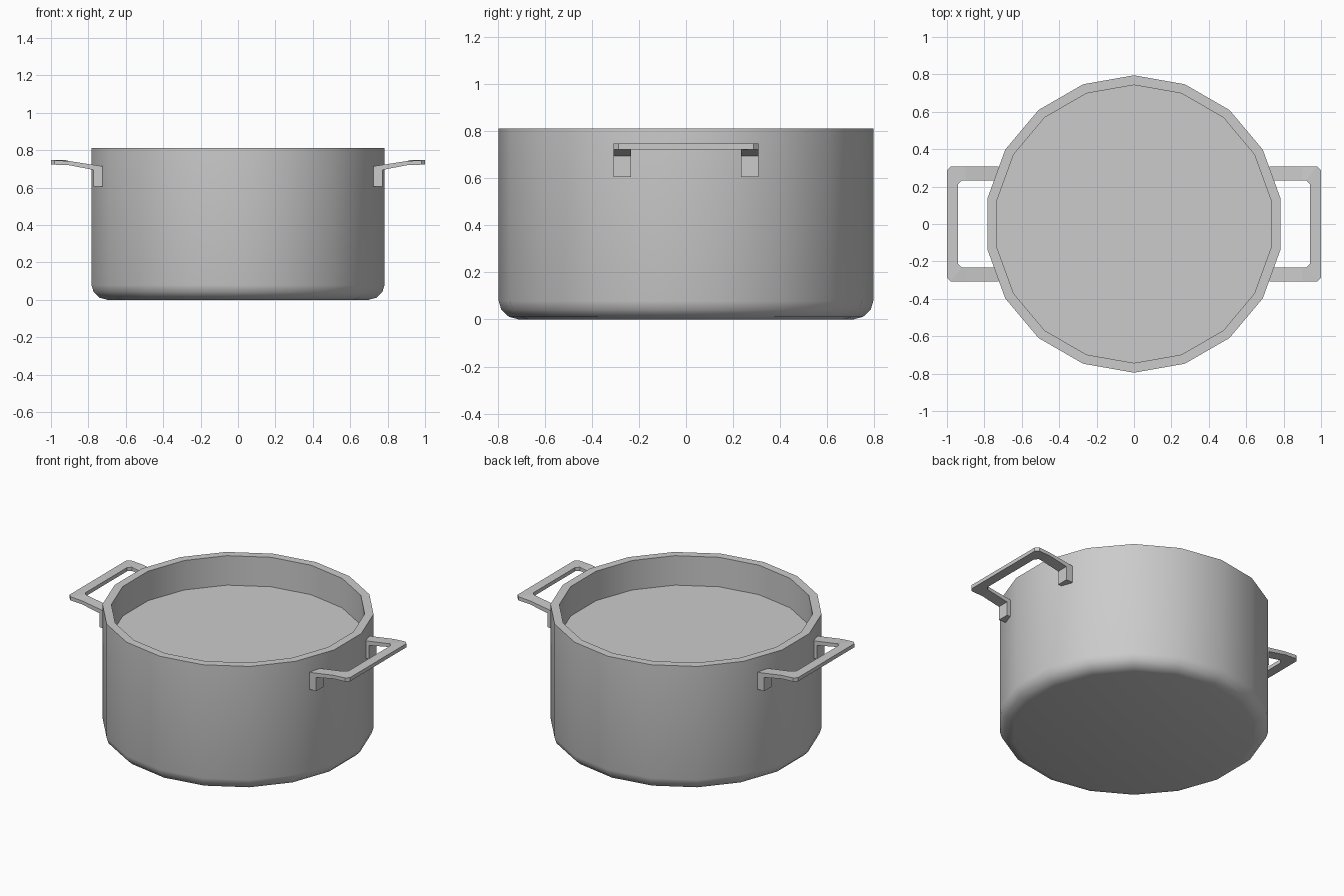
import bpy, bmesh, math

if "Cube" in bpy.data.objects:
    bpy.data.objects.remove(bpy.data.objects["Cube"])

SIDES = 18


def make_object(name, bm, smooth=True):
    bmesh.ops.recalc_face_normals(bm, faces=bm.faces)
    mesh = bpy.data.meshes.new(name)
    bm.to_mesh(mesh)
    bm.free()
    obj = bpy.data.objects.new(name, mesh)
    bpy.context.collection.objects.link(obj)
    if smooth:
        bpy.ops.object.select_all(action='DESELECT')
        obj.select_set(True)
        bpy.context.view_layer.objects.active = obj
        bpy.ops.object.shade_smooth_by_angle(angle=math.radians(32))
    return obj


def ring(bm, r, z):
    step = 2 * math.pi / SIDES
    return [bm.verts.new((r * math.sin(i * step), r * math.cos(i * step), z))
            for i in range(SIDES)]


def bridge(bm, a, b):
    n = len(a)
    for i in range(n):
        j = (i + 1) % n
        bm.faces.new((a[i], a[j], b[j], b[i]))


# Pot body: rounded base, straight wall, flat rim, inner wall down to the fill
bm = bmesh.new()
profile = [(0.71, 0.0), (0.752, 0.011), (0.784, 0.041), (0.795, 0.078),
           (0.795, 0.81), (0.743, 0.81), (0.743, 0.62)]
rings = [ring(bm, r, z) for r, z in profile]
bm.faces.new(rings[0])
for a, b in zip(rings, rings[1:]):
    bridge(bm, a, b)
make_object("pot_body", bm)

# Flat surface inside the pot
bm = bmesh.new()
bm.faces.new(ring(bm, 0.743, 0.62))
make_object("pot_inside_surface", bm, smooth=False)

# Handle: strip swept from one mounting tab round to the other.
# Each half section: outer x, y, inner x, y, top z, bottom z, x shift of lower side
HALF = [
    (0.725, 0.307, 0.725, 0.233, 0.605, 0.605, 0.048),
    (0.725, 0.307, 0.725, 0.233, 0.714, 0.694, 0.048),
    (0.90, 0.307, 0.90, 0.233, 0.741, 0.719, 0.0),
    (0.98, 0.307, 0.92, 0.233, 0.746, 0.722, 0.0),
    (1.00, 0.287, 0.94, 0.213, 0.746, 0.722, 0.0),
]


def handle(name, side):
    bm = bmesh.new()
    sections = []
    for ysign, half in ((1, HALF), (-1, HALF[::-1])):
        for xo, yo, xi, yi, zt, zb, dx in half:
            pts = [(xo, yo, zt), (xi, yi, zt), (xi + dx, yi, zb), (xo + dx, yo, zb)]
            sections.append([bm.verts.new((side * x, ysign * y, z)) for x, y, z in pts])
    for a, b in zip(sections, sections[1:]):
        bridge(bm, a, b)
    bm.faces.new(sections[0])
    bm.faces.new(sections[-1])
    make_object(name, bm, smooth=False)


handle("right_handle", 1)
handle("left_handle", -1)
